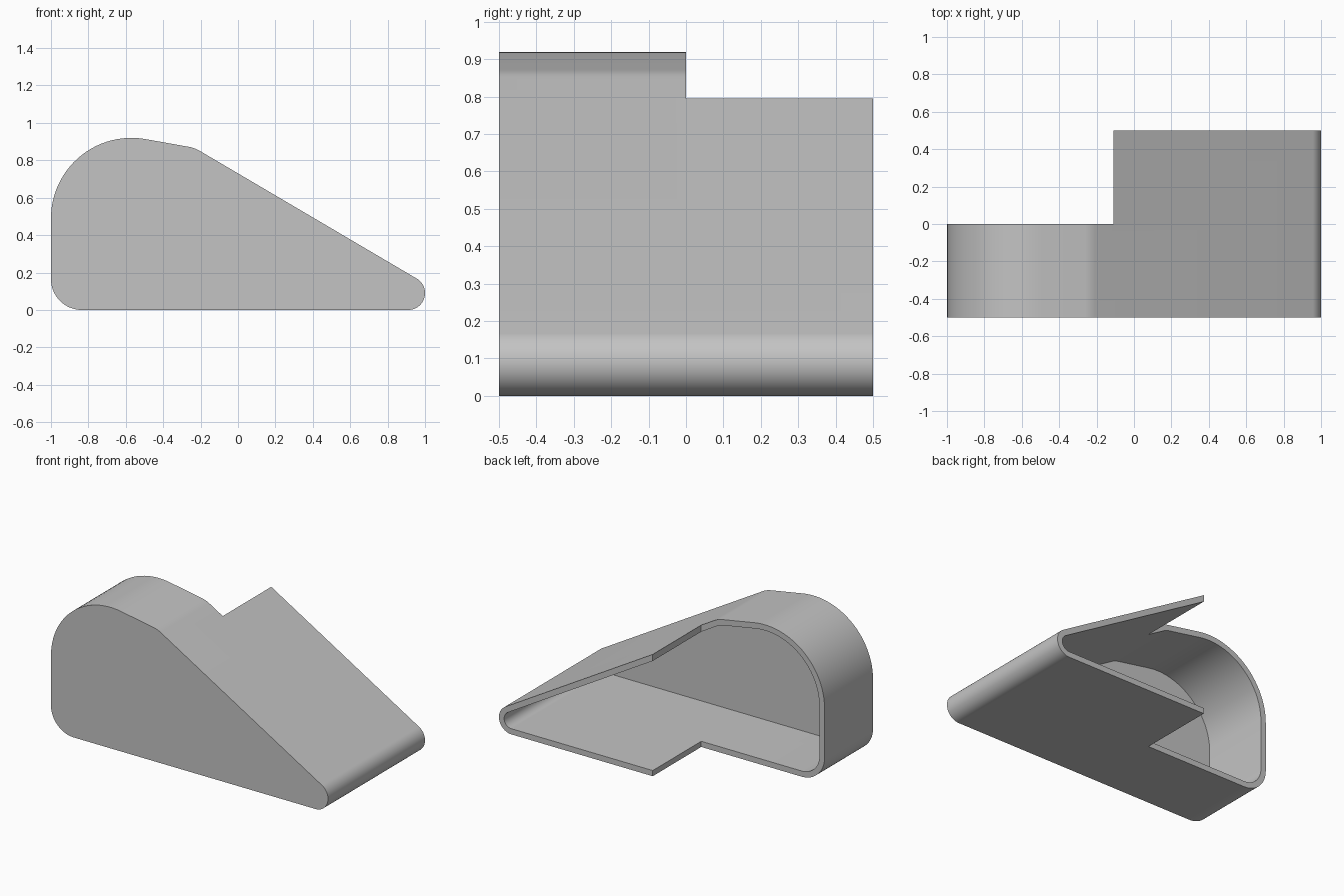
import bpy, bmesh, math
from mathutils import Vector

cube = bpy.data.objects.get("Cube")
if cube:
    bpy.data.objects.remove(cube, do_unlink=True)

WALL = 0.037
STEP = math.radians(4)
# Corner discs of the side outline, clockwise: (x, z, radius)
DISCS = [(-0.835, 0.165, 0.165), (-0.57, 0.49, 0.43),
         (-0.288, 0.714, 0.16), (0.91, 0.09, 0.09)]

gray = bpy.data.materials.new("plain gray")
gray.use_nodes = True
COLOR = (0.55, 0.55, 0.55, 1)
gray.diffuse_color = COLOR
gray.node_tree.nodes["Principled BSDF"].inputs["Base Color"].default_value = COLOR


def tangent_angle(a, b):
    """Direction of the outward normal of the line touching two discs."""
    d = Vector((b[0] - a[0], b[1] - a[1]))
    return math.atan2(d.y, d.x) + math.acos((a[2] - b[2]) / d.length)


def outline(inset):
    """Rounded outline around the discs, moved inward by inset."""
    pts = []
    for i, disc in enumerate(DISCS):
        start = tangent_angle(DISCS[i - 1], disc)
        end = tangent_angle(disc, DISCS[(i + 1) % len(DISCS)])
        sweep = (start - end) % math.tau
        n = max(3, round(sweep / STEP))
        r = disc[2] - inset
        for k in range(n + 1):
            t = start - sweep * k / n
            pts.append((disc[0] + r * math.cos(t), disc[1] + r * math.sin(t)))
    return pts


def prism(name, pts, y0, y1):
    """Solid with an x-z outline, running from y0 to y1."""
    bm = bmesh.new()
    face = bm.faces.new([bm.verts.new((x, y0, z)) for x, z in pts])
    ext = bmesh.ops.extrude_face_region(bm, geom=[face])
    verts = [v for v in ext["geom"] if isinstance(v, bmesh.types.BMVert)]
    bmesh.ops.translate(bm, verts=verts, vec=(0, y1 - y0, 0))
    bmesh.ops.recalc_face_normals(bm, faces=bm.faces)
    mesh = bpy.data.meshes.new(name)
    bm.to_mesh(mesh)
    bm.free()
    mesh.materials.append(gray)
    obj = bpy.data.objects.new(name, mesh)
    bpy.context.collection.objects.link(obj)
    return obj


def cut(target, cutter):
    cutter.hide_render = True
    mod = target.modifiers.new("cut", "BOOLEAN")
    mod.operation = "DIFFERENCE"
    mod.solver = "EXACT"
    mod.object = cutter
    bpy.context.view_layer.objects.active = target
    bpy.ops.object.modifier_apply(modifier=mod.name)
    bpy.data.objects.remove(cutter, do_unlink=True)


# Wedge housing, hollowed from the back with a closed front plate
housing = prism("wedge_housing", outline(0), -0.5, 0.5)
cut(housing, prism("hollow_cutter", outline(WALL), -0.5 + WALL, 0.7))

# Rear corner notch through the roof, floor and end wall
notch = [(-1.2, -0.2), (-0.11, -0.2), (-0.11, 1.2), (-1.2, 1.2)]
cut(housing, prism("notch_cutter", notch, 0, 0.8))

# Smooth rounded corners with crisp rims
bpy.ops.object.select_all(action="DESELECT")
housing.select_set(True)
bpy.context.view_layer.objects.active = housing
bpy.ops.object.shade_smooth_by_angle(angle=math.radians(30))
